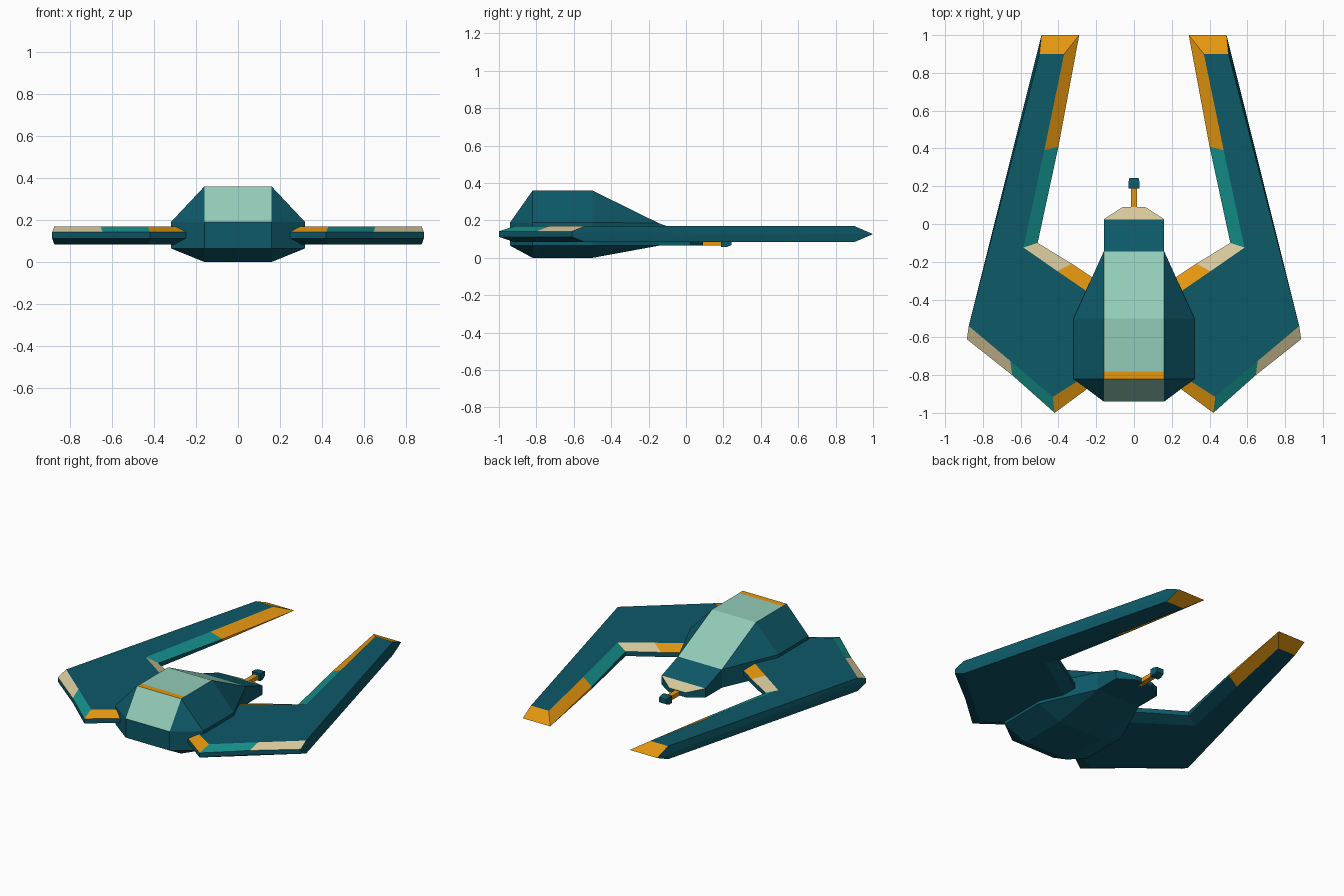
import bpy, bmesh

if "Cube" in bpy.data.objects:
    bpy.data.objects.remove(bpy.data.objects["Cube"])

COLORS = {
    "blue": (0.004, 0.10, 0.14, 1),
    "orange": (0.78, 0.31, 0.005, 1),
    "teal": (0.007, 0.27, 0.25, 1),
    "tan": (0.68, 0.58, 0.33, 1),
    "mint": (0.29, 0.60, 0.48, 1),
}
NAMES = list(COLORS)
MATS = []
for n, c in COLORS.items():
    m = bpy.data.materials.new(n)
    m.diffuse_color = c
    m.use_nodes = True
    m.node_tree.nodes["Principled BSDF"].inputs["Base Color"].default_value = m.diffuse_color
    MATS.append(m)


def finish(name, bm):
    bmesh.ops.recalc_face_normals(bm, faces=bm.faces[:])
    me = bpy.data.meshes.new(name)
    bm.to_mesh(me)
    bm.free()
    for m in MATS:
        me.materials.append(m)
    ob = bpy.data.objects.new(name, me)
    bpy.context.collection.objects.link(ob)
    return ob


def faceted(name, half_points, pick, cut_y=None):
    """Convex faceted solid, symmetric in x, coloured per face by pick()."""
    bm = bmesh.new()
    for x, y, z in half_points:
        bm.verts.new((x, y, z))
        bm.verts.new((-x, y, z))
    bmesh.ops.convex_hull(bm, input=bm.verts[:])
    bmesh.ops.dissolve_limit(bm, angle_limit=0.01, verts=bm.verts[:], edges=bm.edges[:])
    if cut_y is not None:
        bmesh.ops.bisect_plane(bm, geom=bm.verts[:] + bm.edges[:] + bm.faces[:],
                               plane_co=(0, cut_y, 0), plane_no=(0, 1, 0))
    bmesh.ops.recalc_face_normals(bm, faces=bm.faces[:])
    bm.normal_update()
    for f in bm.faces:
        f.material_index = NAMES.index(pick(f.calc_center_median(), f.normal))
    return finish(name, bm)


# Main hull with canopy panels and an orange rear stripe
def hull_color(c, n):
    if abs(n.x) < 0.05 and n.z > 0.2:
        return "orange" if n.z > 0.95 and c.y < -0.78 else "mint"
    return "blue"


faceted("hull", [
    (.16, -.82, .36), (.16, -.50, .36),
    (.32, -.82, .19), (.32, -.82, .065), (.32, -.50, .19), (.32, -.50, .065),
    (.16, -.94, .19), (.16, -.94, .065), (.16, -.82, 0), (.16, -.50, 0),
    (.16, -.145, .185), (.16, -.145, .065)], hull_color, cut_y=-.78)

# Nose with tan bevel
faceted("nose", [
    (.16, -.145, .185), (.16, -.145, .065), (.16, .025, .125), (.16, .025, .065),
    (.06, .09, .095), (.06, .09, .065)],
    lambda c, n: "tan" if c.y > 0.03 and n.z > 0.3 else "blue")

# Gun barrel and muzzle
faceted("gun_barrel", [(.017, y, z) for y in (.05, .20) for z in (.065, .092)],
        lambda c, n: "orange")
faceted("gun_muzzle", [
    (.03, .187, .057), (.03, .187, .105), (.03, .215, .057), (.03, .215, .105),
    (.025, .243, .068), (.025, .243, .10)], lambda c, n: "blue")

# Wings: (face outline x, y, rim outline x, y, rim half height, edge colour)
WING = [
    (.50, .90, .49, 1.0, 0, "orange"),
    (.37, .90, .29, 1.0, 0, "orange"),
    (.475, .39, .40, .41, .008, "teal"),
    (.585, -.125, .51, -.10, .015, "tan"),
    (.405, -.25, .33, -.21, .015, "orange"),
    (.15, -.425, .15, -.33, .015, "blue"),
    (.20, -.77, .19, -.83, .015, "orange"),
    (.43, -.915, .42, -1.0, .015, "teal"),
    (.655, -.725, .645, -.80, .015, "tan"),
    (.875, -.54, .885, -.61, .015, "blue"),
]
MID = 0.127
bm = bmesh.new()
rings = [
    [bm.verts.new((p[0], p[1], MID + .043)) for p in WING],
    [bm.verts.new((p[2], p[3], MID + p[4])) for p in WING],
    [bm.verts.new((p[2], p[3], MID - p[4])) for p in WING],
    [bm.verts.new((p[0], p[1], MID - .043)) for p in WING],
]
bm.faces.new(rings[0])
bm.faces.new(rings[3][::-1])
count = len(WING)
for r in range(3):
    for i in range(count):
        j = (i + 1) % count
        if r == 1 and WING[i][4] == WING[j][4] == 0:
            continue  # the tip rim closes to a single edge
        f = bm.faces.new((rings[r][i], rings[r + 1][i], rings[r + 1][j], rings[r][j]))
        # trim colours sit on the upper bevel, and all round at the tip
        if r == 0 or i < 2:
            f.material_index = NAMES.index(WING[i][5])
bmesh.ops.remove_doubles(bm, verts=bm.verts[:], dist=1e-5)
wings = finish("wings", bm)
wings.modifiers.new("mirror", "MIRROR").use_clip = False
